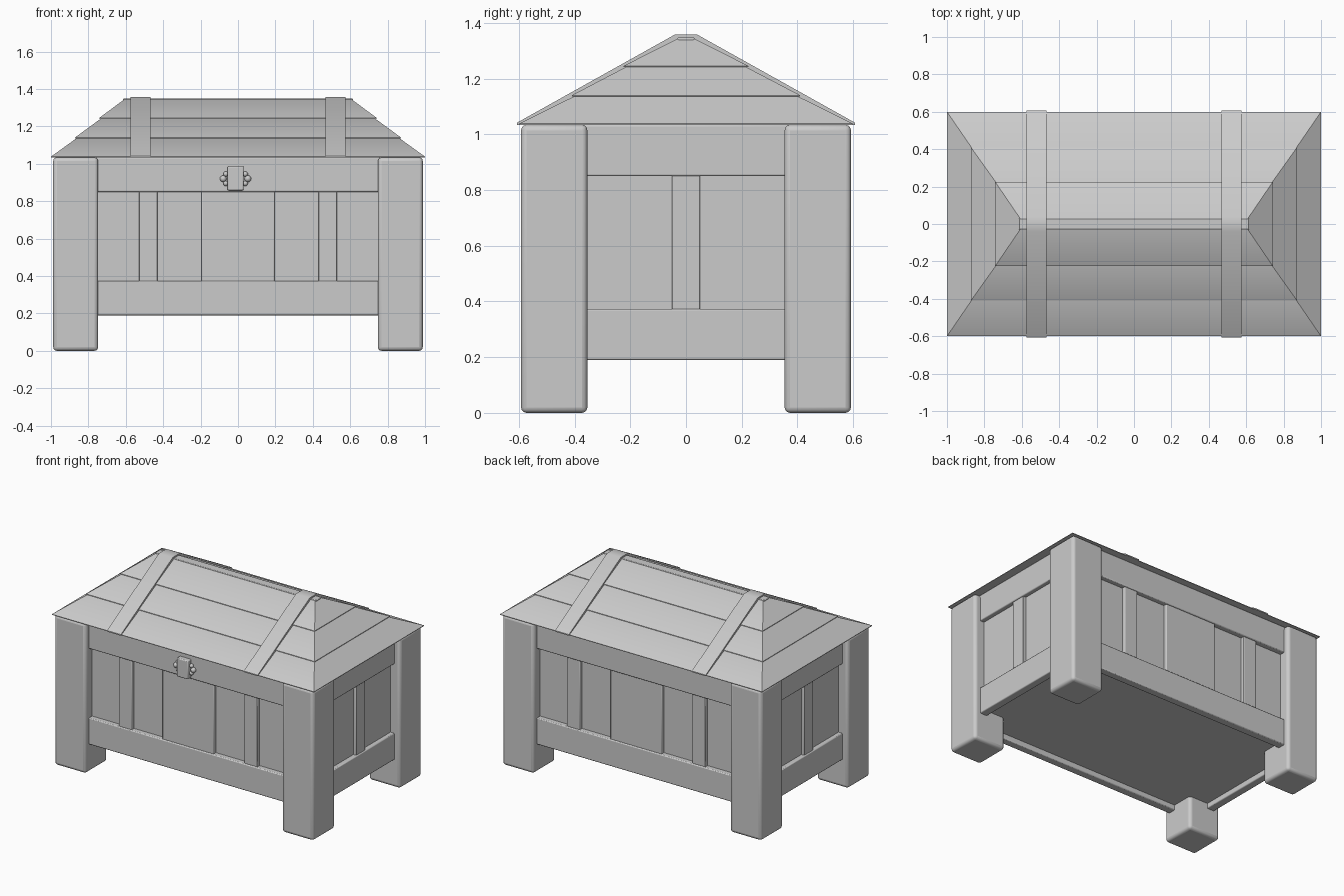
import bpy, bmesh, math
from mathutils import Vector

if "Cube" in bpy.data.objects:
    bpy.data.objects.remove(bpy.data.objects["Cube"])

def finish(name, bm, bevel=0.0, segs=2):
    bmesh.ops.recalc_face_normals(bm, faces=bm.faces)
    me = bpy.data.meshes.new(name)
    bm.to_mesh(me)
    bm.free()
    ob = bpy.data.objects.new(name, me)
    bpy.context.collection.objects.link(ob)
    if bevel:
        m = ob.modifiers.new("bevel", 'BEVEL')
        m.width, m.segments = bevel, segs
    bpy.ops.object.select_all(action='DESELECT')
    ob.select_set(True)
    bpy.context.view_layer.objects.active = ob
    bpy.ops.object.shade_smooth_by_angle(angle=math.radians(35))
    return ob

def box(name, lo, hi, bevel=0.0, segs=2):
    bm = bmesh.new()
    bmesh.ops.create_cube(bm, size=1)
    lo, hi = Vector(lo), Vector(hi)
    for v in bm.verts:
        v.co = Vector([(lo[i] + hi[i]) / 2 + v.co[i] * (hi[i] - lo[i]) for i in range(3)])
    return finish(name, bm, bevel, segs)

def loft(name, rings):
    """Closed stack of rectangles given as (half x, half y, z)."""
    bm = bmesh.new()
    loops = [[bm.verts.new((sx * a, sy * b, z)) for sx, sy in ((-1, -1), (1, -1), (1, 1), (-1, 1))]
             for a, b, z in rings]
    for p, q in zip(loops, loops[1:]):
        for i in range(4):
            j = (i + 1) % 4
            bm.faces.new((p[i], p[j], q[j], q[i]))
    bm.faces.new(loops[0])
    bm.faces.new(loops[-1])
    return finish(name, bm)

# Corner legs
for sx in (-1, 1):
    for sy in (-1, 1):
        x, y = sx * 0.868, sy * 0.473
        box("corner_leg", (x - 0.12, y - 0.119, 0), (x + 0.12, y + 0.119, 1.034), 0.02, 3)

# Chest body panels
box("chest_body", (-0.915, -0.52, 0.225), (0.915, 0.52, 1.03))

# Rails and upright slats on each face
for s in (-1, 1):
    for n, z0, z1 in (("lower_rail", 0.19, 0.373), ("upper_rail", 0.85, 1.034)):
        y0, y1 = sorted((s * 0.5, s * 0.555))
        x0, x1 = sorted((s * 0.89, s * 0.945))
        box("long_" + n, (-0.76, y0, z0), (0.76, y1, z1), 0.006)
        box("side_" + n, (x0, -0.37, z0), (x1, 0.37, z1), 0.006)
    y0, y1 = sorted((s * 0.51, s * 0.545))
    for cx, w in ((-0.48, 0.05), (0, 0.195), (0.48, 0.05)):
        box("long_slat", (cx - w, y0, 0.36), (cx + w, y1, 0.86), 0.004)
    x0, x1 = sorted((s * 0.905, s * 0.937))
    box("side_slat", (x0, -0.05, 0.36), (x1, 0.05, 0.86), 0.004)

# Hipped lid in three overlapping plank tiers
edges = [(1.0, 0.6, 1.034), (0.872, 0.41, 1.136), (0.742, 0.225, 1.241), (0.615, 0.035, 1.345)]
for k in range(3):
    (a, b, z), (c, d, t) = edges[k], edges[k + 1]
    loft("lid_tier", [(a, b, z), (a, b, z + 0.004), (c - 0.008, d - 0.008, t), (c - 0.012, d - 0.012, t)])
box("lid_ridge", (-0.615, -0.03, 1.33), (0.615, 0.03, 1.348), 0.004)

# Straps folded over the lid
outer = [(-0.606, 1.034), (-0.606, 1.042), (-0.04, 1.358), (0.04, 1.358), (0.606, 1.042), (0.606, 1.034)]
for cx in (-0.522, 0.522):
    bm = bmesh.new()
    f = bm.faces.new([bm.verts.new((cx - 0.053, y, z)) for y, z in outer])
    ext = bmesh.ops.extrude_face_region(bm, geom=[f])
    bmesh.ops.translate(bm, vec=(0.106, 0, 0),
                        verts=[g for g in ext["geom"] if isinstance(g, bmesh.types.BMVert)])
    finish("lid_strap", bm)

# Latch plate with small clover knobs on both sides
lx = -0.013
box("latch_plate", (lx - 0.043, -0.59, 0.858), (lx + 0.043, -0.54, 0.986), 0.006)
for s in (-1, 1):
    for dx, dz, r in ((0.066, 0, 0.018), (0.052, 0.025, 0.014), (0.052, -0.025, 0.014)):
        bm = bmesh.new()
        bmesh.ops.create_uvsphere(bm, u_segments=12, v_segments=8, radius=r)
        bmesh.ops.translate(bm, vec=(lx + s * dx, -0.561, 0.92 + dz), verts=bm.verts)
        finish("latch_knob", bm)
